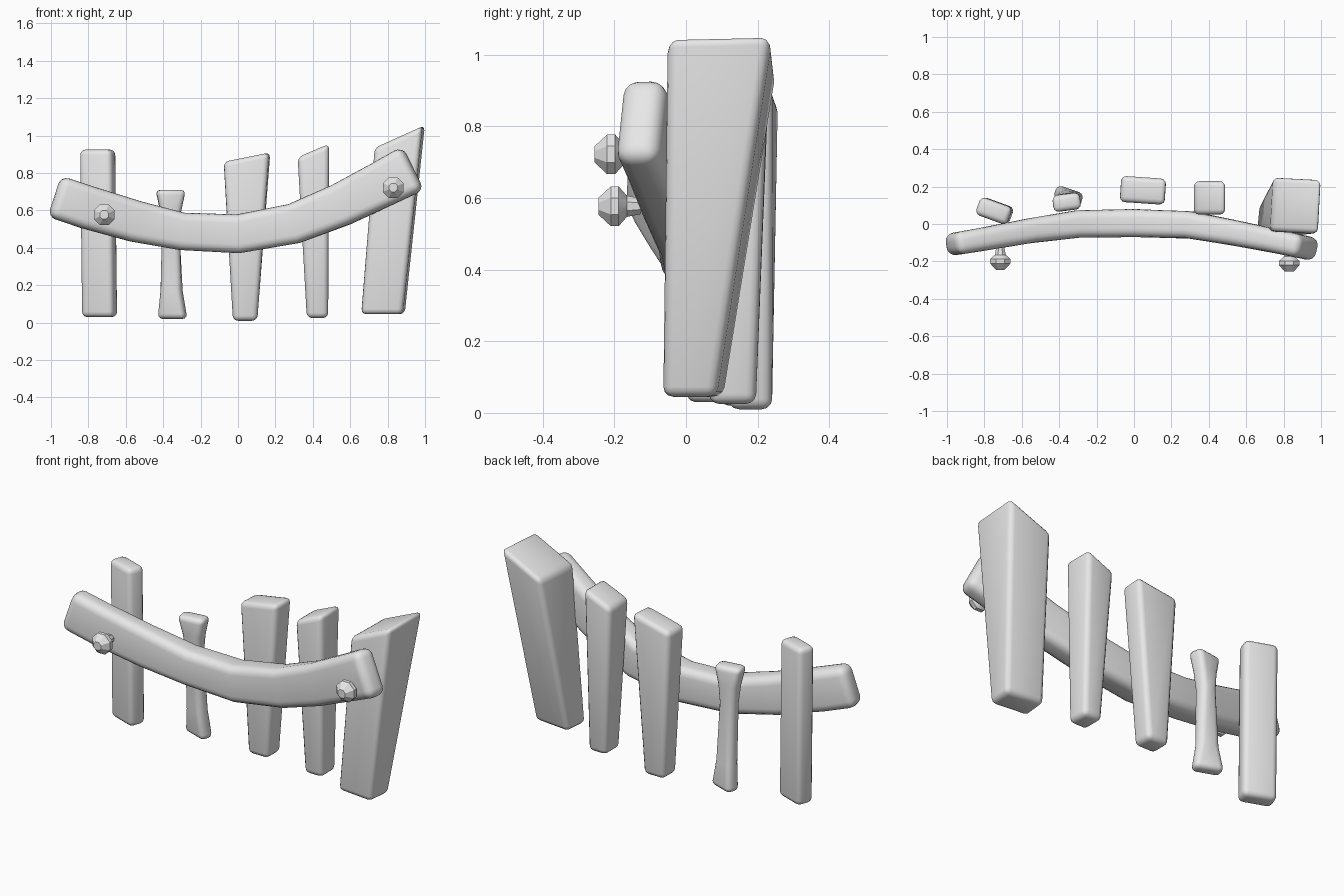
import bpy, bmesh
from math import radians, cos, sin, tau
from mathutils import Vector, Matrix

cube = bpy.data.objects.get("Cube")
if cube:
    bpy.data.objects.remove(cube, do_unlink=True)

GREY = (0.8, 0.8, 0.8, 1)
mat = bpy.data.materials.new("plain grey")
mat.use_nodes = True
mat.diffuse_color = GREY
mat.node_tree.nodes["Principled BSDF"].inputs["Base Color"].default_value = GREY


def loft(name, rings, bevel=0, segments=3, smooth=50):
    """Skin a list of point rings, cap both ends and round the edges."""
    bm = bmesh.new()
    loops = [[bm.verts.new(p) for p in ring] for ring in rings]
    n = len(loops[0])
    for a, b in zip(loops, loops[1:]):
        for i in range(n):
            j = (i + 1) % n
            bm.faces.new((a[i], a[j], b[j], b[i]))
    bm.faces.new(loops[0])
    bm.faces.new(loops[-1])
    bmesh.ops.recalc_face_normals(bm, faces=bm.faces)
    if bevel:
        edges = [e for e in bm.edges if e.calc_face_angle(0) > radians(45)]
        bmesh.ops.bevel(bm, geom=edges, offset=bevel, segments=segments,
                        profile=0.5, affect='EDGES', clamp_overlap=True)
    mesh = bpy.data.meshes.new(name)
    bm.to_mesh(mesh)
    bm.free()
    mesh.materials.append(mat)
    mesh.polygons.foreach_set("use_smooth", [True] * len(mesh.polygons))
    mesh.set_sharp_from_angle(angle=radians(smooth))
    obj = bpy.data.objects.new(name, mesh)
    bpy.context.collection.objects.link(obj)
    return obj


def section(x, y, z, hx, hy, twist=0, slope=0):
    """Rectangular post section, turned about z and slanted along x."""
    turn = Matrix.Rotation(radians(twist), 3, 'Z')
    ring = []
    for sx, sy in ((-1, -1), (1, -1), (1, 1), (-1, 1)):
        d = turn @ Vector((sx * hx, sy * hy, 0))
        ring.append(Vector((x + d.x, y + d.y, z + slope * d.x)))
    return ring


# Upright posts, each from bottom to top
posts = {
    "outer_right_post": [(-.74, .07, .03, .09, .05, -20), (-.75, .07, .925, .09, .05, -20)],
    "waisted_post": [(-.35, .15, .02, .08, .04, -20), (-.355, .14, .17, .055, .038, -14),
                     (-.36, .125, .5, .045, .038, 0), (-.36, .12, .6, .055, .042, 5),
                     (-.36, .115, .71, .08, .046, 8)],
    "middle_post": [(.038, .18, .01, .065, .06, 0), (.048, .18, .885, .122, .07, -4, .2)],
    "inner_left_post": [(.425, .13, .025, .057, .065, 0), (.403, .14, .92, .084, .09, 0, .43)],
    "outer_left_post": [(.775, .02, .045, .112, .075, -6), (.865, .1, .995, .128, .146, -3, .45)],
}
for name, rows in posts.items():
    loft(name, [section(*row) for row in rows], bevel=.028)

# Sagging crossbar: centre x, y, z, then half depth and half height
path = [(-.98, -.11, .675, .06, .115), (-.8, -.08, .615, .062, .115),
        (-.55, -.035, .542, .066, .11), (-.3, 0, .488, .073, .1),
        (0, .005, .475, .075, .104), (.3, -.005, .53, .073, .108),
        (.55, -.05, .63, .068, .115), (.75, -.09, .73, .064, .122),
        (.935, -.13, .825, .062, .13)]
rings = []
for i, (x, y, z, depth, height) in enumerate(path):
    before = Vector(path[max(i - 1, 0)][:3])
    after = Vector(path[min(i + 1, len(path) - 1)][:3])
    along = (after - before).normalized()
    side = along.cross(Vector((0, 0, 1))).normalized()
    up = side.cross(along)
    rings.append([Vector((x, y, z)) + side * depth * a + up * height * b
                  for a, b in ((-1, -1), (1, -1), (1, 1), (-1, 1))])
loft("crossbar", rings, bevel=.045, segments=4)

# Faceted pegs fixing the crossbar: depth and radius pairs
profile = [(-.045, .025), (-.01, .06), (.012, .06), (.035, .032), (.1, .018)]
for name, x, y, z in (("right_peg", -.715, -.2, .577), ("left_peg", .83, -.21, .722)):
    loft(name, [[(x + r * cos(tau * (k + .5) / 8), y + d, z + r * sin(tau * (k + .5) / 8))
                 for k in range(8)] for d, r in profile], smooth=30)
